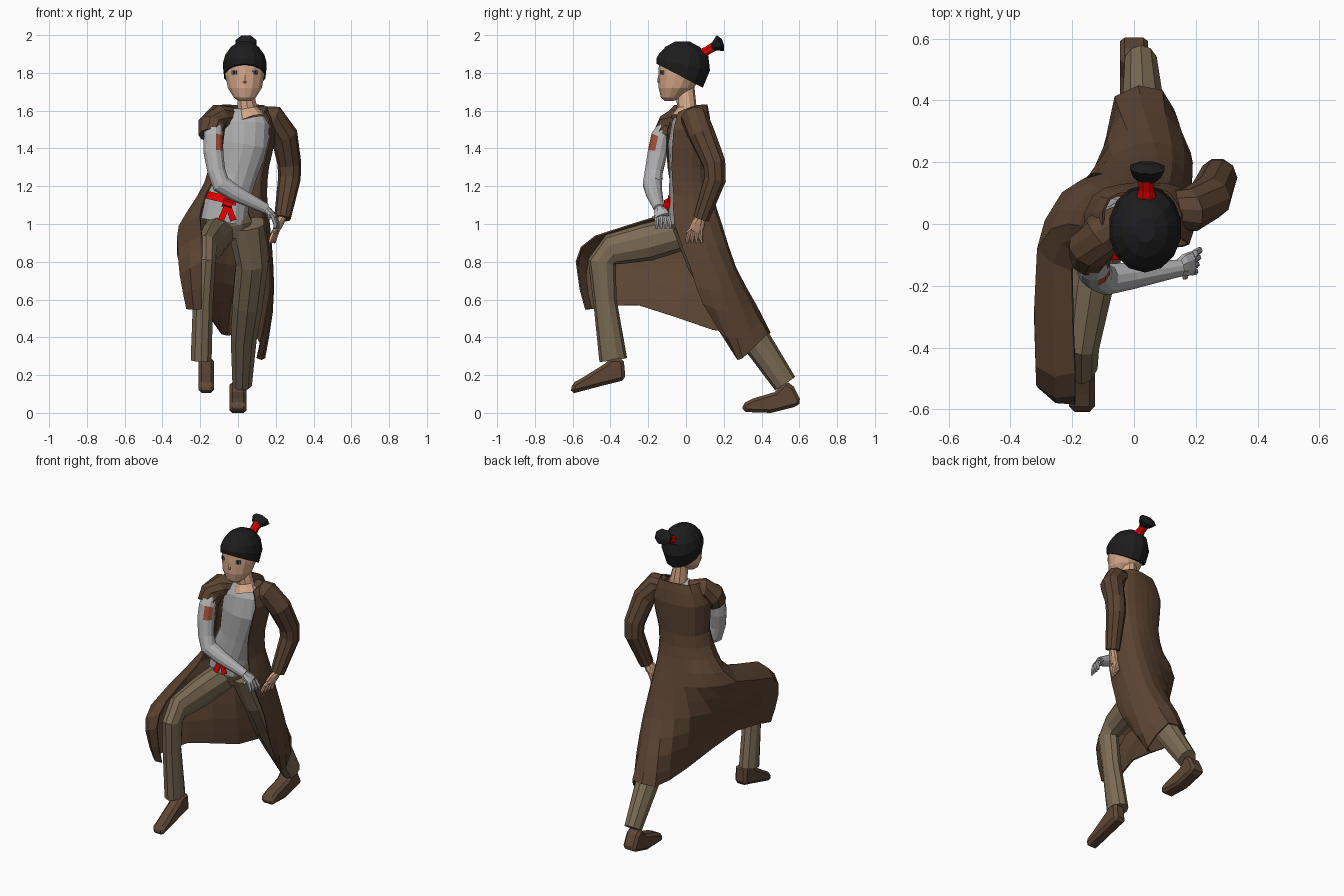
import bpy, bmesh, math
from mathutils import Vector, Matrix


def material(name, rgb):
    m = bpy.data.materials.new(name)
    m.diffuse_color = (*rgb, 1)
    return m


COAT = material("coat brown", (0.105, 0.057, 0.032))
BOOT = material("boot brown", (0.11, 0.062, 0.036))
TROUSER = material("olive tan", (0.2, 0.15, 0.09))
SHIRT = material("shirt grey", (0.42, 0.42, 0.42))
METAL = material("pale grey", (0.45, 0.45, 0.46))
SKIN = material("skin", (0.68, 0.39, 0.25))
HAIR = material("black hair", (0.012, 0.012, 0.013))
RED = material("red cloth", (0.8, 0.0, 0.0))
PATCH = material("rust patch", (0.38, 0.08, 0.04))
EYE = material("eye blue grey", (0.08, 0.13, 0.18))


def finish(name, bm, *mats):
    bmesh.ops.recalc_face_normals(bm, faces=bm.faces)
    me = bpy.data.meshes.new(name)
    bm.to_mesh(me)
    bm.free()
    ob = bpy.data.objects.new(name, me)
    bpy.context.collection.objects.link(ob)
    for m in mats:
        me.materials.append(m)
    return ob


def bridge(bm, rows, closed):
    for a, b in zip(rows, rows[1:]):
        n = len(a)
        for i in range(n if closed else n - 1):
            j = (i + 1) % n
            bm.faces.new((a[i], a[j], b[j], b[i]))


def tube(name, pts, mat, n=10, ref=(1, 0, 0), extra=None):
    """Capped tube through (x, y, z, half width along ref, other half width)."""
    bm = bmesh.new()
    cs = [Vector(p[:3]) for p in pts]
    rows = []
    for k, p in enumerate(pts):
        t = (cs[min(k + 1, len(cs) - 1)] - cs[max(k - 1, 0)]).normalized()
        u = (Vector(ref) - t * t.dot(Vector(ref))).normalized()
        v = t.cross(u)
        a, b = p[3], p[-1]
        angles = [2 * math.pi * (i + 0.5) / n for i in range(n)]
        rows.append([bm.verts.new(cs[k] + u * a * math.cos(w) + v * b * math.sin(w)) for w in angles])
    bridge(bm, rows, True)
    bm.faces.new(rows[0])
    bm.faces.new(rows[-1])
    return finish(name, bm, mat, *([extra] if extra else []))


def stack(name, rings, mat, cx, n=14):
    """Loft of ellipses (y, z, rx, ry, slope along y) round a vertical axis."""
    bm = bmesh.new()
    rows = []
    for cy, z, rx, ry, s in rings:
        row = []
        for i in range(n):
            w = 2 * math.pi * (i + 0.5) / n
            dy = ry * math.sin(w)
            row.append(bm.verts.new((cx + rx * math.cos(w), cy + dy, z + s * dy)))
        rows.append(row)
    bridge(bm, rows, True)
    bm.faces.new(rows[0])
    bm.faces.new(rows[-1])
    return finish(name, bm, mat)


def smooth_path(pts, k=2):
    p = [Vector(q) for q in pts]
    p = [p[0]] + p + [p[-1]]
    out = []
    for i in range(1, len(p) - 2):
        a, b, c, d = p[i - 1:i + 3]
        for s in range(k):
            t = s / k
            out.append(0.5 * (2 * b + (c - a) * t + (2 * a - 5 * b + 4 * c - d) * t**2
                              + (3 * b - a - 3 * c + d) * t**3))
    return out + [p[-2]]


def profile(name, yz, cx, half, mat):
    """Side outline extruded along x."""
    bm = bmesh.new()
    rows = [[bm.verts.new((cx + s * half, y, z)) for y, z in yz] for s in (-1, 1)]
    bridge(bm, rows, True)
    for r in rows:
        bm.faces.new(r)
    ob = finish(name, bm, mat)
    b = ob.modifiers.new("bevel", "BEVEL")
    b.width, b.segments = 0.018, 1
    b.limit_method = "ANGLE"
    return ob


def plate(name, loc, size, mat, turn=0):
    bm = bmesh.new()
    bmesh.ops.create_cube(bm, size=1, matrix=Matrix.Translation(loc) @ Matrix.Rotation(turn, 4, "Z")
                          @ Matrix.Diagonal((*size, 1)))
    return finish(name, bm, mat)


# Long open coat: rows run from right front edge, round the back, to left front edge
coat_top = [
    [(-.04, -.05, 1.6), (-.1, 0, 1.62), (-.08, .08, 1.63), (-.02, .1, 1.63),
     (.05, .11, 1.63), (.11, .1, 1.63), (.15, .03, 1.62), (.14, -.04, 1.59)],
    [(-.07, -.1, 1.51), (-.16, -.03, 1.5), (-.13, .09, 1.5), (-.04, .125, 1.5),
     (.06, .13, 1.5), (.15, .115, 1.5), (.2, .04, 1.5), (.175, -.065, 1.5)],
    [(-.1, -.095, 1.3), (-.15, -.02, 1.3), (-.12, .08, 1.3), (-.04, .115, 1.3),
     (.04, .12, 1.3), (.12, .1, 1.3), (.16, .03, 1.3), (.13, -.075, 1.3)],
    [(-.17, -.08, 1.15), (-.21, 0, 1.15), (-.155, .085, 1.15), (-.07, .13, 1.15),
     (.03, .14, 1.15), (.11, .12, 1.15), (.15, .04, 1.15), (.12, -.065, 1.15)]]
coat_skirt = [
    [(-.2, -.15, 1.04), (-.31, -.08, .99), (-.23, .1, 1.0), (-.1, .16, .99),
     (.03, .185, 1.0), (.12, .17, 1.0), (.165, .06, 1.0), (.14, -.06, 1.0)],
    [(-.19, -.48, .935), (-.315, -.46, .87), (-.29, -.1, .82), (-.14, .16, .8),
     (.0, .25, .78), (.12, .25, .76), (.185, .16, .75), (.17, .03, .75)],
    [(-.19, -.58, .8), (-.305, -.53, .73), (-.225, -.2, .69), (-.12, .16, .6),
     (-.04, .35, .58), (.1, .35, .56), (.18, .23, .53), (.16, .09, .58)],
    [(-.19, -.53, .55), (-.27, -.5, .55), (-.2, -.25, .57), (-.1, .14, .44),
     (-.06, .41, .41), (.09, .43, .42), (.14, .3, .29), (.1, .27, .29)]]
rows = [smooth_path(r) for r in coat_top + coat_skirt]
cols = [smooth_path(c) for c in zip(*rows)]
bm = bmesh.new()
bridge(bm, [[bm.verts.new(v) for v in c] for c in cols], False)
coat = finish("long_coat", bm, COAT)
thick = coat.modifiers.new("thickness", "SOLIDIFY")
thick.thickness, thick.offset = 0.008, 0

# Coat sleeves: full left, torn-off right
tube("left_sleeve", [(.1, .05, 1.57, .055), (.18, .045, 1.56, .073), (.245, .085, 1.47, .072),
                     (.272, .15, 1.32, .063), (.272, .155, 1.24, .06), (.235, .08, 1.03, .044)],
     COAT, ref=(0, 1, 0))
tube("right_torn_sleeve", [(-.03, .02, 1.575, .05), (-.1, -.03, 1.565, .072),
                           (-.14, -.08, 1.52, .075), (-.14, -.11, 1.47, .068)], COAT, ref=(0, 1, 0))

# Shirt, sash and pelvis
tube("shirt", [(-.075, 0, 1.01, .125, .095), (-.055, 0, 1.13, .12, .09), (-.01, 0, 1.26, .112, .088),
               (.03, 0, 1.42, .135, .095), (.035, .01, 1.53, .135, .085), (.035, .025, 1.6, .1, .06)],
     SHIRT, n=14)
tube("sash", [(-.07, .002, 1.11, .126, .097), (-.06, .002, 1.15, .124, .096)], RED, n=14)
tube("sash_knot", [(-.08, -.098, 1.115, .022), (-.03, -.098, 1.1, .022)], RED, n=6, ref=(0, 1, 0))
for side, x in (("right", -.09), ("left", -.025)):
    tube(f"sash_tail_{side}", [(-.055, -.1, 1.11, .018, .008), (x, -.107, 1.02, .024, .006)], RED, n=4)
tube("trouser_seat", [(-.06, .01, 1.06, .115, .09), (-.05, .02, 1.0, .13, .1), (-.04, .03, .93, .09, .08)],
     TROUSER)

# Legs in a deep lunge
tube("right_trouser_leg", [(-.09, .04, .97, .09, .09), (-.14, -.2, .905, .075, .1),
                           (-.17, -.39, .865, .06, .085), (-.17, -.445, .8, .055, .075),
                           (-.185, -.43, .6, .056, .062), (-.195, -.385, .28, .058, .074)], TROUSER)
tube("left_trouser_leg", [(.045, .01, 1.0, .11, .085), (.075, .1, .8, .09, .097),
                          (.05, .23, .58, .085, .087), (.03, .36, .4, .072, .08),
                          (.022, .525, .155, .054, .064)], TROUSER)

# Boots
profile("right_boot", [(-.61, .1), (-.605, .155), (-.55, .185), (-.43, .26), (-.4, .29), (-.33, .29),
                       (-.32, .175), (-.42, .15)], -.168, .042, BOOT)
profile("left_boot", [(.3, .005), (.3, .05), (.36, .078), (.47, .11), (.53, .17), (.57, .14),
                      (.61, .06), (.59, .035), (.45, .0)], .0, .046, BOOT)

# Grey right arm, with a rust patch on its front inner faces
arm = tube("right_arm", [(-.13, -.09, 1.53, .05), (-.13, -.135, 1.46, .053), (-.13, -.15, 1.38, .054),
                         (-.115, -.17, 1.28, .049), (-.09, -.178, 1.21, .052), (-.01, -.168, 1.16, .044),
                         (.15, -.142, 1.08, .028)], METAL, n=12, ref=(0, 1, 0), extra=PATCH)
for f in arm.data.polygons:
    if 1.38 < f.center.z < 1.46 and f.normal.x > 0.2 and f.normal.y < -0.25:
        f.material_index = 1


def hand(name, wrist, palm, tip, spread, thumb, mat):
    w, p, t, s = map(Vector, (wrist, palm, tip, spread))
    tube(name + "_palm", [(*w, .024, .022), (*((w + p) / 2), .038, .021), (*p, .04, .016)], mat, 8, ref=s)
    for i in range(4):
        o = s * (i - 1.5)
        mid = (p + t) / 2 + o * 1.15 + (p - w) * 0.15
        tube(f"{name}_finger_{i + 1}", [(*(p + o), .012), (*mid, .011), (*(t + o * 1.3), .007)], mat, 6, ref=s)
    tube(name + "_thumb", [(*((w + p) / 2), .014), (*thumb, .009)], mat, 6, ref=s)


hand("right_hand", (.14, -.143, 1.085), (.19, -.125, 1.04), (.205, -.12, .975), (.004, .02, 0),
     (.165, -.175, 1.03), METAL)
hand("left_hand", (.237, .083, 1.04), (.2, .05, .965), (.18, .045, .9), (.006, .02, 0), (.19, .005, .955), SKIN)

# Neck and head
tube("neck", [(.07, -.015, 1.55, .075, .07), (.05, .005, 1.61, .055, .052), (.037, -.005, 1.72, .042, .05)], SKIN)
stack("head", [(-.09, 1.65, .032, .022, 0), (-.078, 1.67, .06, .055, 0), (-.052, 1.72, .092, .093, 0),
               (-.028, 1.79, .107, .118, 0), (-.018, 1.86, .107, .125, 0), (-.018, 1.92, .06, .07, 0)], SKIN, .036)
tube("nose", [(.036, -.136, 1.81, .004, .006), (.036, -.143, 1.755, .01, .01), (.036, -.13, 1.735, .008, .006)],
     SKIN, n=6)
for side, s in (("right", -1), ("left", 1)):
    x = .036 + s * .055
    plate(f"{side}_eye", (x, -.127, 1.802), (.03, .009, .022), EYE, s * .5)
    plate(f"{side}_pupil", (x, -.129, 1.802), (.012, .009, .022), HAIR, s * .5)

# Hair dome, red tie and topknot
stack("hair", [(-.033, 1.785, .112, .122, -.52), (-.015, 1.845, .119, .142, -.22), (-.012, 1.895, .106, .13, -.05),
               (-.018, 1.938, .075, .09, 0), (-.02, 1.965, .032, .04, 0)], HAIR, .036)
tube("hair_tie", [(.04, .085, 1.9, .036, .03), (.04, .115, 1.92, .026, .024), (.04, .15, 1.94, .03, .026)], RED, 8)
tube("topknot", [(.042, .135, 1.932, .024, .02), (.042, .155, 1.943, .048, .03), (.043, .182, 1.957, .06, .05),
                 (.043, .196, 1.962, .03, .02)], HAIR, 8)
